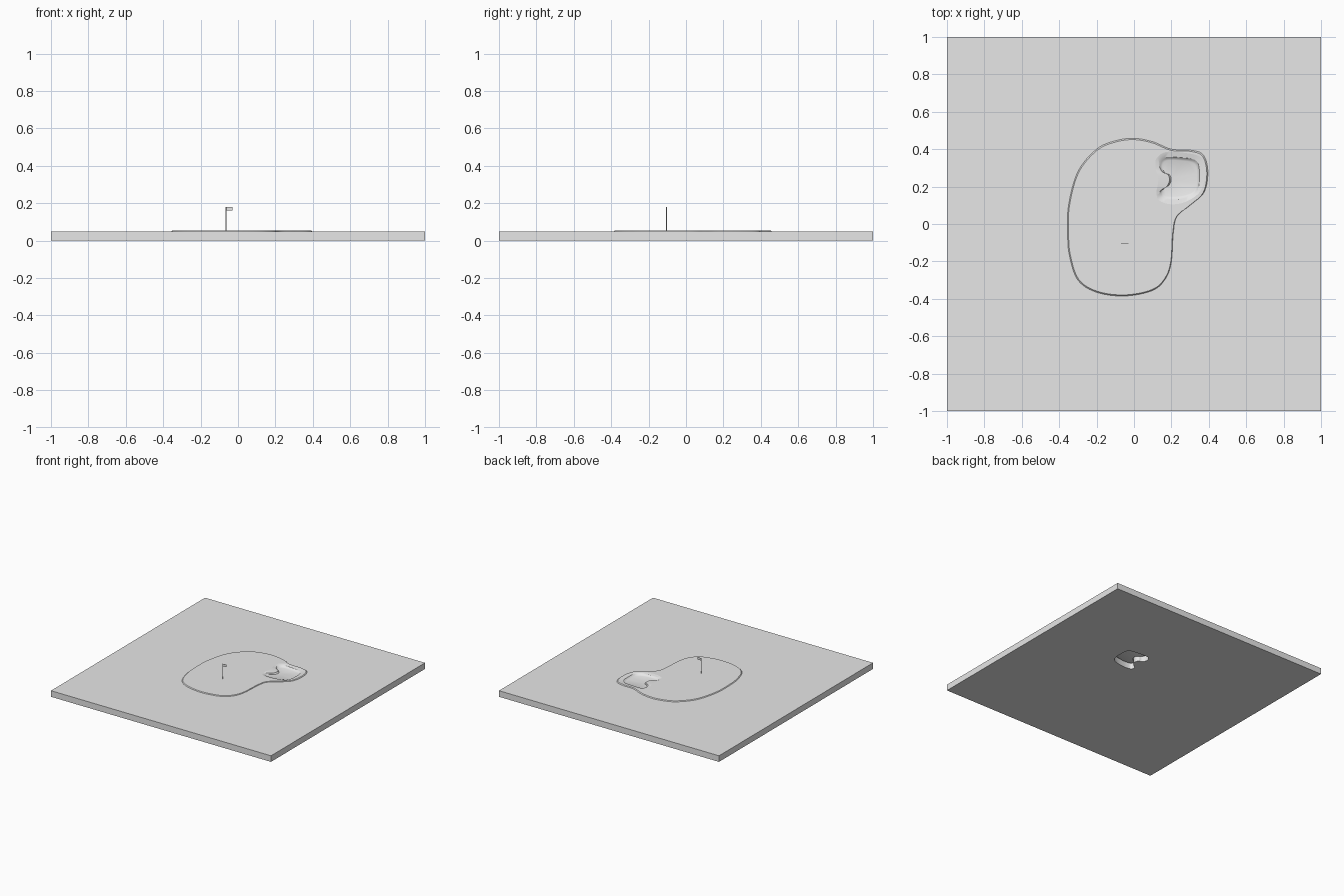
import bpy, bmesh
from mathutils import Vector

old = bpy.data.objects.get("Cube")
if old:
    bpy.data.objects.remove(old, do_unlink=True)

grey = bpy.data.materials.new("plain_grey")
grey.use_nodes = True
grey.diffuse_color = (0.8, 0.8, 0.8, 1)
grey.node_tree.nodes["Principled BSDF"].inputs["Base Color"].default_value = (0.8, 0.8, 0.8, 1)

SLAB_TOP, GREEN_TOP = 0.05, 0.0555


def smooth_loop(points, steps):
    """Closed Catmull-Rom curve through 2D points."""
    pts = [Vector(p) for p in points]
    n, out = len(pts), []
    for i in range(n):
        a, b, c, d = (pts[(i + k) % n] for k in (-1, 0, 1, 2))
        for s in range(steps):
            t = s / steps
            out.append(0.5 * (2 * b + (c - a) * t + (2 * a - 5 * b + 4 * c - d) * t ** 2
                              + (3 * b - a - 3 * c + d) * t ** 3))
    return out


def scaled(loop, factor, center):
    return [Vector(center) + (p - Vector(center)) * factor for p in loop]


def ring(bm, loop, z):
    return [bm.verts.new((p[0], p[1], z)) for p in loop]


def bridge(bm, a, b):
    n = len(a)
    for i in range(n):
        j = (i + 1) % n
        bm.faces.new((a[i], a[j], b[j], b[i]))


def fill(bm, *rings):
    """Fill a flat area bounded by an outer ring and any inner rings."""
    edges = []
    for r in rings:
        for i, v in enumerate(r):
            w = r[(i + 1) % len(r)]
            edges.append(bm.edges.get((v, w)) or bm.edges.new((v, w)))
    bmesh.ops.triangle_fill(bm, edges=edges, use_beauty=True, normal=(0, 0, 1))


def finish(bm, name, smooth=False, sheet=False):
    bmesh.ops.recalc_face_normals(bm, faces=bm.faces)
    if sheet and sum(f.normal.z * f.calc_area() for f in bm.faces) < 0:
        bmesh.ops.reverse_faces(bm, faces=bm.faces)
    mesh = bpy.data.meshes.new(name)
    bm.to_mesh(mesh)
    bm.free()
    mesh.materials.append(grey)
    obj = bpy.data.objects.new(name, mesh)
    bpy.context.collection.objects.link(obj)
    if smooth:
        bpy.ops.object.select_all(action='DESELECT')
        obj.select_set(True)
        bpy.context.view_layer.objects.active = obj
        bpy.ops.object.shade_smooth_by_angle()
    return obj


# Outlines: putting green, bunker rim, bean-shaped sand pit
green = smooth_loop([
    (-.355, -.05), (-.345, -.17), (-.3, -.3), (-.2, -.365), (-.05, -.385),
    (.1, -.355), (.17, -.29), (.2, -.2), (.21, -.05), (.23, .04), (.3, .1),
    (.375, .17), (.395, .28), (.37, .37), (.3, .395), (.2, .4), (.1, .44),
    (0, .458), (-.1, .445), (-.2, .4), (-.3, .28), (-.35, .1)], 6)
rim = smooth_loop([
    (.13, .235), (.125, .2), (.12, .165), (.135, .125), (.2, .105), (.28, .12),
    (.355, .175), (.38, .27), (.36, .355), (.27, .38), (.17, .385), (.12, .35),
    (.115, .3), (.125, .265)], 5)
pit = smooth_loop([
    (.19, .235), (.175, .2), (.14, .175), (.145, .14), (.2, .13), (.28, .14),
    (.335, .17), (.35, .25), (.335, .335), (.25, .355), (.16, .355), (.135, .32),
    (.15, .28), (.18, .265)], 5)

# Ground slab with the pit cut right through
bm = bmesh.new()
square = [(-1, -1), (1, -1), (1, 1), (-1, 1)]
low, high = ring(bm, square, 0), ring(bm, square, SLAB_TOP)
pit_low, pit_high = ring(bm, pit, 0), ring(bm, pit, SLAB_TOP)
bridge(bm, low, high)
bridge(bm, pit_low, pit_high)
fill(bm, low, pit_low)
fill(bm, high, pit_high)
finish(bm, "ground_slab")

# Raised green with a sloping border, opened at the bunker
bm = bmesh.new()
foot = ring(bm, green, SLAB_TOP)
crest = ring(bm, scaled(green, 0.985, (0, 0)), GREEN_TOP)
bridge(bm, foot, crest)
fill(bm, crest, ring(bm, rim, GREEN_TOP))
finish(bm, "putting_green", smooth=True, sheet=True)

# Bunker dipping from the rim to the sand floor
bm = bmesh.new()
center = (.25, .245)
levels = [(rim, GREEN_TOP), (pit, 0.051), (scaled(pit, .93, center), 0.043),
          (scaled(pit, .85, center), 0.039)]
rings = [ring(bm, loop, z) for loop, z in levels]
for a, b in zip(rings, rings[1:]):
    bridge(bm, a, b)
fill(bm, rings[-1])
finish(bm, "sand_bunker", smooth=True, sheet=True)

# Flag pole
FLAG_X, FLAG_Y, FLAG_TOP = -.065, -.105, .18
bm = bmesh.new()
bmesh.ops.create_cone(bm, cap_ends=True, segments=12, radius1=.003, radius2=.003,
                      depth=FLAG_TOP - SLAB_TOP)
bmesh.ops.translate(bm, verts=bm.verts, vec=(FLAG_X, FLAG_Y, (FLAG_TOP + SLAB_TOP) / 2))
finish(bm, "flag_pole", smooth=True)

# Flag
bm = bmesh.new()
bmesh.ops.create_cube(bm, size=1)
bmesh.ops.scale(bm, verts=bm.verts, vec=(.035, .002, .02))
bmesh.ops.translate(bm, verts=bm.verts, vec=(FLAG_X + .0175, FLAG_Y, FLAG_TOP - .01))
finish(bm, "flag")
